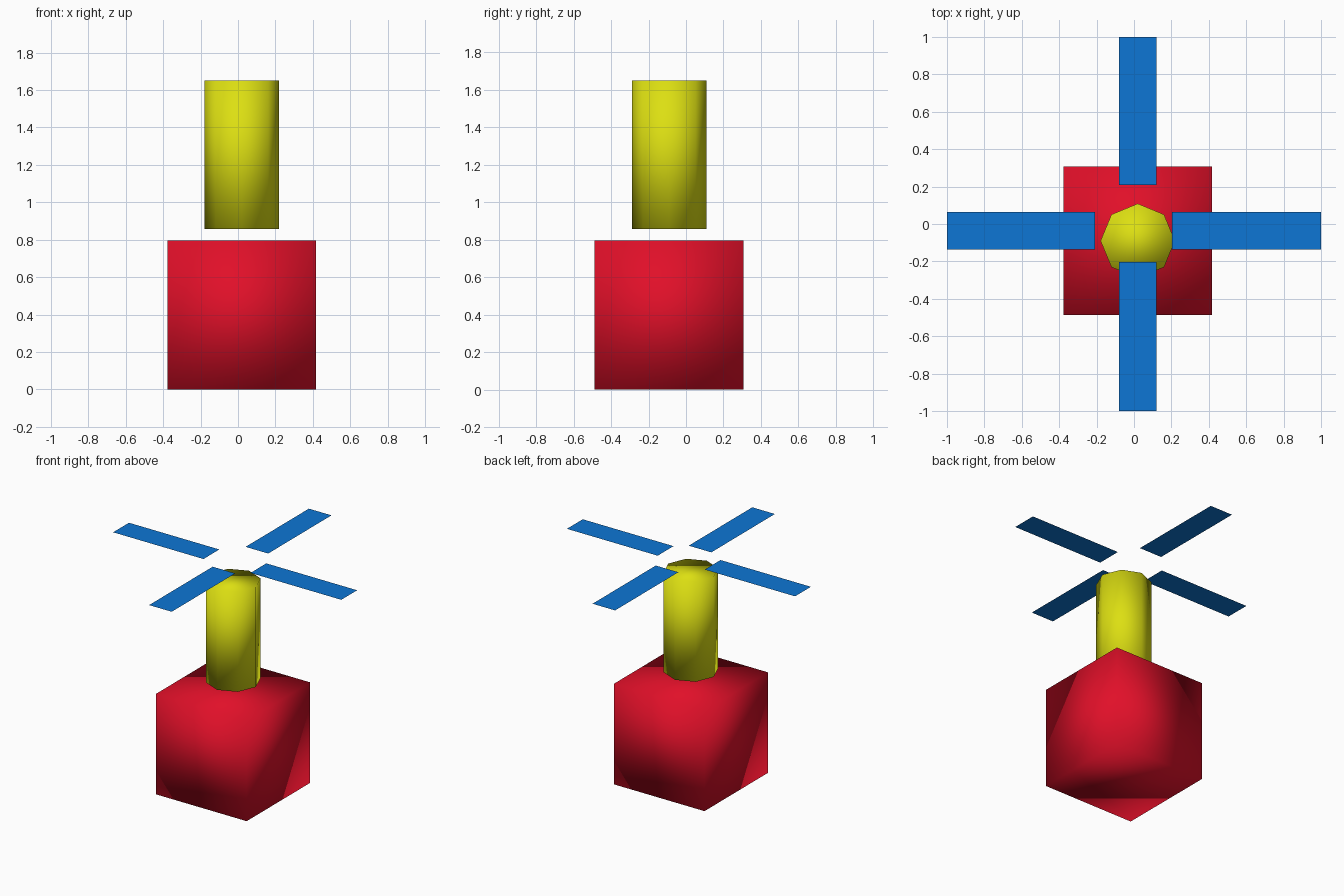
import bpy

if "Cube" in bpy.data.objects:
    bpy.data.objects.remove(bpy.data.objects["Cube"])


def material(name, rgb):
    mat = bpy.data.materials.new(name)
    mat.diffuse_color = (*rgb, 1.0)
    mat.use_nodes = True
    mat.node_tree.nodes["Principled BSDF"].inputs["Base Color"].default_value = mat.diffuse_color
    return mat


RED = material("red", (0.75, 0.005, 0.022))
YELLOW = material("yellow", (0.72, 0.74, 0.006))
BLUE = material("blue", (0.004, 0.18, 0.66))


def finish(name, mat, scale=(1, 1, 1), smooth=False):
    obj = bpy.context.object
    obj.name = name
    obj.scale = scale
    bpy.ops.object.transform_apply(location=False, rotation=False, scale=True)
    obj.data.materials.append(mat)
    if smooth:
        bpy.ops.object.shade_smooth()
    return obj


# Base block, softly shaded across its shared corners
bpy.ops.mesh.primitive_cube_add(size=1, location=(0.02, -0.09, 0.398))
finish("base_block", RED, (0.795, 0.795, 0.796), smooth=True)

# Eight-sided mast, floating just above the block
bpy.ops.mesh.primitive_cylinder_add(vertices=8, radius=0.199, depth=0.792,
                                    location=(0.02, -0.09, 1.254))
finish("mast", YELLOW, smooth=True)

# Four paper-thin rotor blades
blades = {
    "right_blade": (0.602, -0.036, 0.796, 0.198),
    "left_blade": (-0.604, -0.036, 0.792, 0.198),
    "back_blade": (0.02, 0.604, 0.198, 0.792),
    "front_blade": (0.02, -0.602, 0.198, 0.796),
}
for name, (x, y, width, length) in blades.items():
    bpy.ops.mesh.primitive_plane_add(size=1, location=(x, y, 1.775))
    finish(name, BLUE, (width, length, 1))
